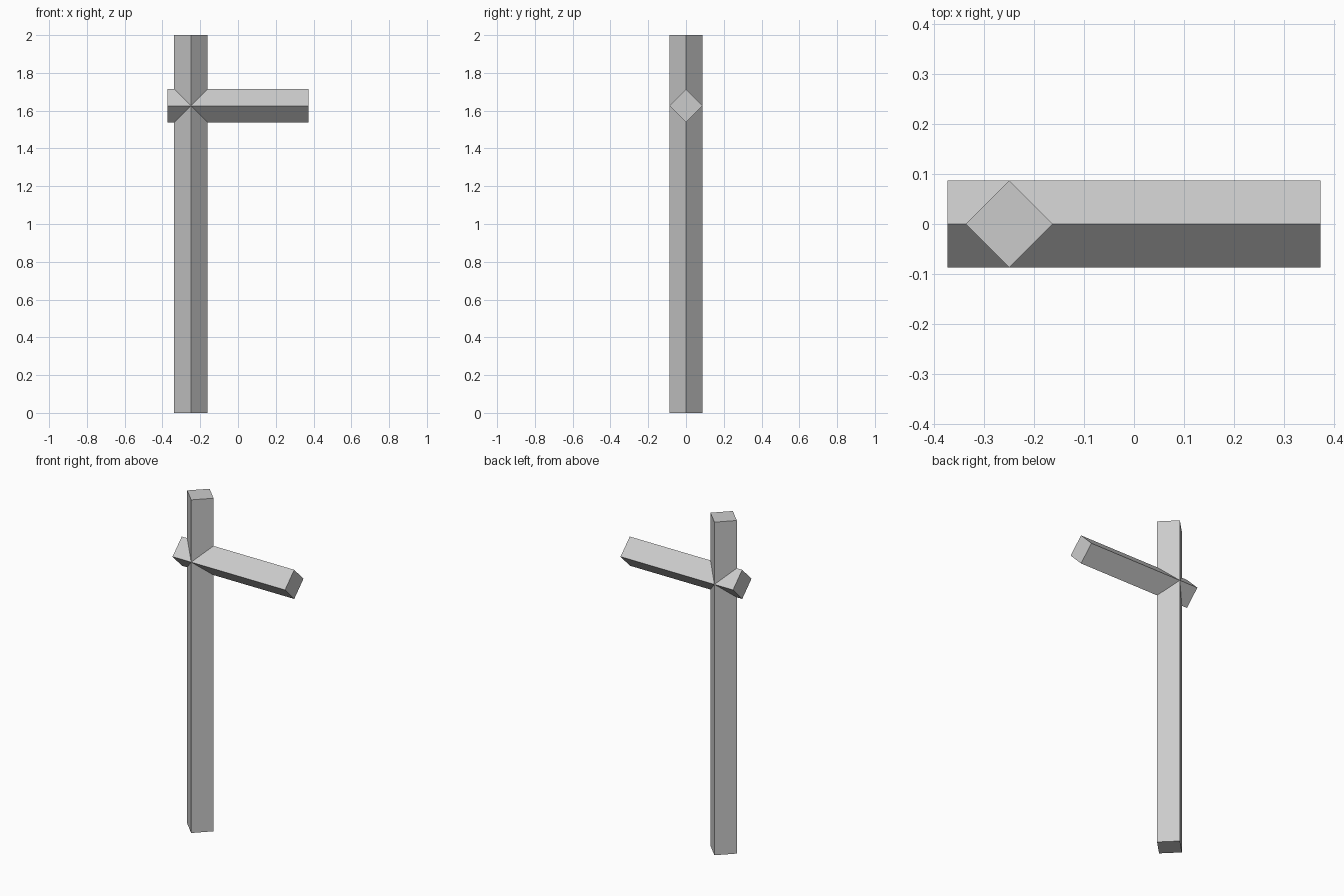
import bpy
import bmesh
from math import pi
from mathutils import Matrix

if "Cube" in bpy.data.objects:
    bpy.data.objects.remove(bpy.data.objects["Cube"])

HALF_DIAGONAL = 0.0875


def diamond_bar(name, length, location, rotation=Matrix()):
    """Square bar turned 45 degrees about its own length."""
    side = HALF_DIAGONAL * 2 ** 0.5
    bm = bmesh.new()
    bmesh.ops.create_cube(bm, size=1)
    shape = rotation @ Matrix.Rotation(pi / 4, 4, 'Z') @ Matrix.Diagonal((side, side, length, 1))
    bmesh.ops.transform(bm, matrix=shape, verts=bm.verts)
    mesh = bpy.data.meshes.new(name)
    bm.to_mesh(mesh)
    bm.free()
    obj = bpy.data.objects.new(name, mesh)
    obj.location = location
    bpy.context.collection.objects.link(obj)
    return obj


# Upright post
diamond_bar("post", 2.0, (-0.25, 0, 1.0))

# Horizontal arm passing through the post
diamond_bar("cross_arm", 0.747, (0, 0, 1.626), Matrix.Rotation(pi / 2, 4, 'Y'))
